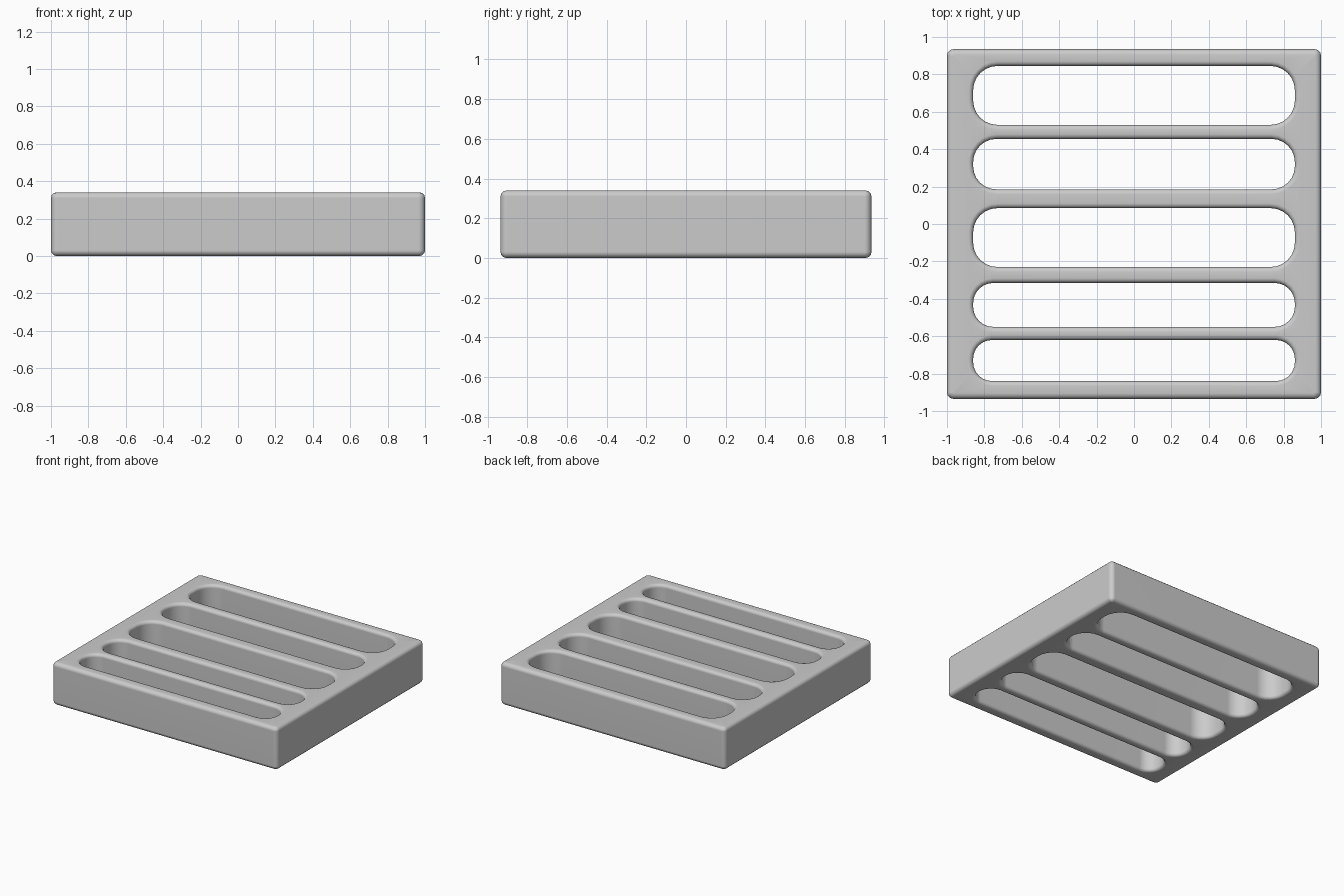
import bpy
import bmesh
from math import sin, cos, pi, radians
from mathutils import Vector

cube = bpy.data.objects.get("Cube")
if cube:
    bpy.data.objects.remove(cube, do_unlink=True)

HEIGHT = 0.34
HALF_X, HALF_Y = 1.0, 0.935
SLOT_X = 0.86
SLOT_SPANS = [(0.53, 0.845), (0.185, 0.455), (-0.23, 0.085),
              (-0.55, -0.315), (-0.84, -0.62)]
BEVEL_STEPS = 3


def rounded_rect(hx, hy, cy, radius, z, steps):
    """Closed ring of points around a rounded rectangle."""
    points = []
    for corner, (sx, sy) in enumerate([(1, 1), (-1, 1), (-1, -1), (1, -1)]):
        for i in range(steps + 1):
            a = (corner + i / steps) * pi / 2
            points.append(Vector((sx * (hx - radius) + radius * cos(a),
                                  cy + sy * (hy - radius) + radius * sin(a), z)))
    return points


def bevelled_wall(bm, hx, hy, cy, radius, bevel, grow, steps):
    """Vertical wall with rounded rims; grow is -1 for the outside, 1 for a slot."""
    profile = []
    for i in range(BEVEL_STEPS + 1):
        a = i / BEVEL_STEPS * pi / 2
        profile.append((bevel * (1 - sin(a)), bevel * (1 - cos(a))))
    profile += [(offset, HEIGHT - z) for offset, z in reversed(profile)]
    rings = []
    for offset, z in profile:
        d = grow * offset
        ring = rounded_rect(hx + d, hy + d, cy, radius + d, z, steps)
        rings.append([bm.verts.new(p) for p in ring])
    n = len(rings[0])
    for low, high in zip(rings, rings[1:]):
        for i in range(n):
            j = (i + 1) % n
            bm.faces.new((low[i], low[j], high[j], high[i]))
    return [[bm.edges.get((ring[i], ring[(i + 1) % n])) for i in range(n)]
            for ring in (rings[0], rings[-1])]


bm = bmesh.new()

# Outer block
bottom, top = bevelled_wall(bm, HALF_X, HALF_Y, 0, 0.035, 0.03, -1, 3)

# Through slots
for y0, y1 in SLOT_SPANS:
    half = (y1 - y0) / 2
    low, high = bevelled_wall(bm, SLOT_X, half, (y0 + y1) / 2,
                              min(0.13, half * 0.92), 0.025, 1, 6)
    bottom += low
    top += high

# Flat top and underside around the slots
for edges, normal in ((bottom, (0, 0, -1)), (top, (0, 0, 1))):
    bmesh.ops.triangle_fill(bm, edges=edges, use_beauty=True, normal=normal)
bmesh.ops.recalc_face_normals(bm, faces=bm.faces)

mesh = bpy.data.meshes.new("slotted_block")
bm.to_mesh(mesh)
bm.free()
block = bpy.data.objects.new("slotted_block", mesh)
bpy.context.collection.objects.link(block)

# Smooth rims that keep the large faces flat
bpy.ops.object.select_all(action='DESELECT')
block.select_set(True)
bpy.context.view_layer.objects.active = block
bpy.ops.object.shade_smooth_by_angle(angle=radians(40))
weighted = block.modifiers.new("weighted_normals", 'WEIGHTED_NORMAL')
weighted.keep_sharp = True
